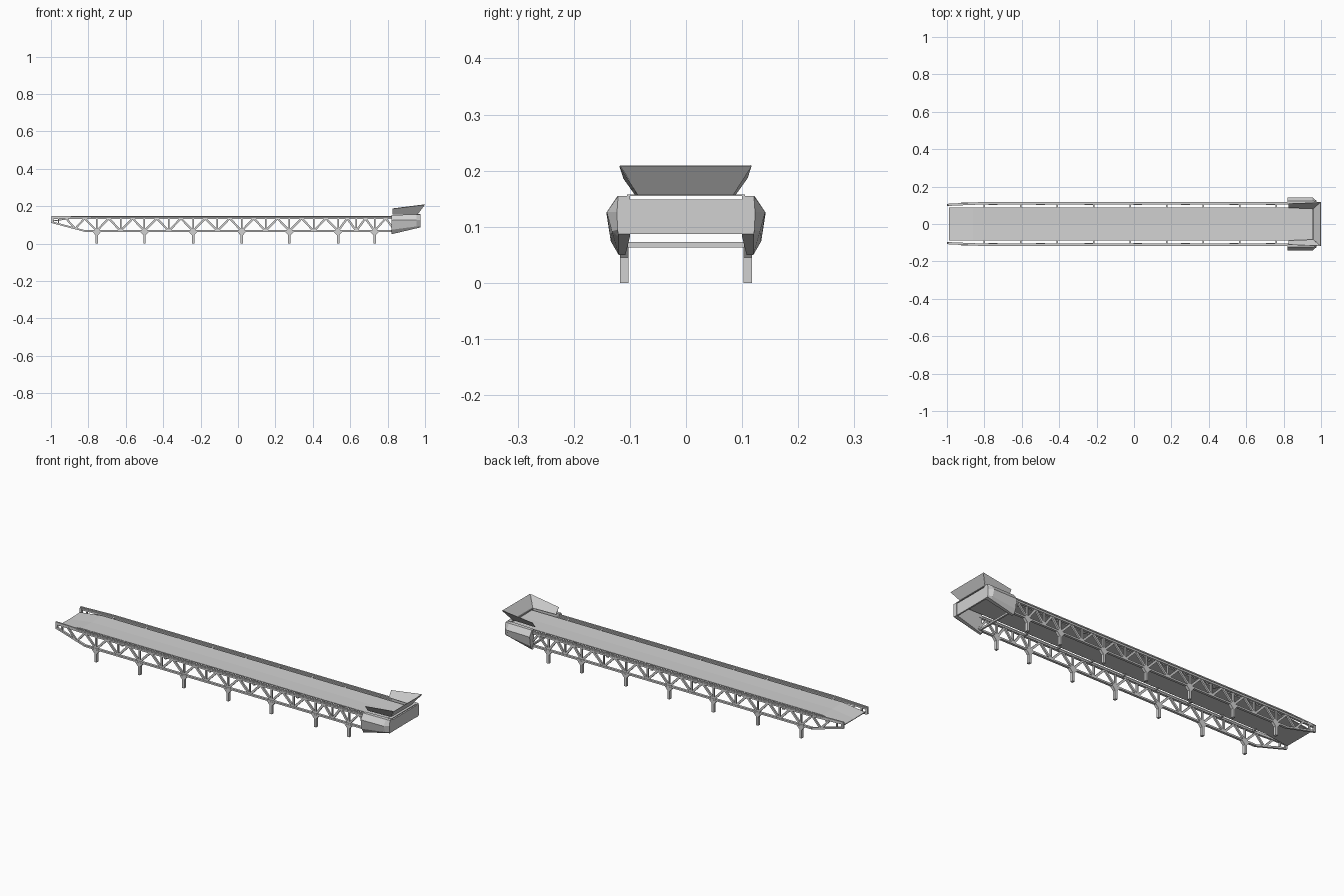
import bpy, bmesh, math
from mathutils import Vector

if "Cube" in bpy.data.objects:
    bpy.data.objects.remove(bpy.data.objects["Cube"])

steel = bpy.data.materials.new("light_grey_steel")
steel.diffuse_color = (0.64, 0.64, 0.64, 1)
steel.use_nodes = True
steel.node_tree.nodes["Principled BSDF"].inputs["Base Color"].default_value = steel.diffuse_color


def finish(name, bm):
    bmesh.ops.recalc_face_normals(bm, faces=bm.faces)
    me = bpy.data.meshes.new(name)
    bm.to_mesh(me)
    bm.free()
    me.materials.append(steel)
    ob = bpy.data.objects.new(name, me)
    bpy.context.collection.objects.link(ob)
    return ob


def bar(bm, a, b, w, h):
    """Rectangular bar from a to b: w across y, h across the other way."""
    a, b = Vector(a), Vector(b)
    d = (b - a).normalized()
    side = Vector((1, 0, 0)) if abs(d.y) > 0.9 else Vector((0, 1, 0))
    up = d.cross(side).normalized()
    ends = []
    for p in (a, b):
        ends.append([bm.verts.new(p + side * w / 2 * i + up * h / 2 * j)
                     for i, j in ((-1, -1), (1, -1), (1, 1), (-1, 1))])
    bm.faces.new(ends[0])
    bm.faces.new(ends[1][::-1])
    for k in range(4):
        n = (k + 1) % 4
        bm.faces.new((ends[0][k], ends[0][n], ends[1][n], ends[1][k]))


def loft(bm, sections):
    """Bridge closed cross-sections with equal point counts and cap the ends."""
    rings = [[bm.verts.new(p) for p in s] for s in sections]
    for r, q in zip(rings, rings[1:]):
        for k in range(len(r)):
            n = (k + 1) % len(r)
            bm.faces.new((r[k], r[n], q[n], q[k]))
    bm.faces.new(rings[0])
    bm.faces.new(rings[-1][::-1])


def sheet(bm, pts, t):
    """Thin flat plate through pts, thickened by t along its normal."""
    pts = [Vector(p) for p in pts]
    n = (pts[1] - pts[0]).cross(pts[2] - pts[0]).normalized() * t
    loft(bm, [pts, [p + n for p in pts]])


TOP, LOW, Y = 0.135, 0.068, 0.11
legs = [-0.755, -0.5, -0.24, 0.02, 0.275, 0.535, 0.73]

for s, label in ((-1, "front"), (1, "back")):
    # chords, with the tail pulled up and inwards
    bm = bmesh.new()
    for z, tail in ((TOP, 0.137), (LOW, 0.115)):
        bar(bm, (-0.82, s * Y, z), (0.84, s * Y, z), 0.013, 0.009)
        bar(bm, (-0.998, s * 0.102, tail), (-0.82, s * Y, z), 0.011, 0.009)
    bar(bm, (-0.992, s * 0.102, 0.112), (-0.992, s * 0.102, 0.142), 0.011, 0.012)
    bar(bm, (-0.96, s * 0.104, 0.11), (-0.96, s * 0.104, 0.138), 0.009, 0.007)
    finish(label + "_chords", bm)

    # thin rail running along the top
    bm = bmesh.new()
    bar(bm, (-0.82, s * 0.113, 0.1445), (0.84, s * 0.113, 0.1445), 0.009, 0.006)
    bar(bm, (-0.998, s * 0.104, 0.1435), (-0.82, s * 0.113, 0.1445), 0.008, 0.006)
    finish(label + "_rail", bm)

    # zigzag braces and uprights
    bm = bmesh.new()
    for a, b in zip(legs, legs[1:]):
        q = (b - a) / 4
        for k in range(4):
            z0, z1 = (LOW, TOP) if k % 2 == 0 else (TOP, LOW)
            bar(bm, (a + k * q, s * Y, z0), (a + (k + 1) * q, s * Y, z1), 0.009, 0.011)
        bar(bm, (a + 2 * q, s * Y, LOW), (a + 2 * q, s * Y, TOP), 0.009, 0.008)
    for x in legs:
        bar(bm, (x, s * Y, LOW), (x, s * Y, TOP), 0.009, 0.008)
    for (x0, z0), (x1, z1) in (((-0.755, LOW), (-0.82, TOP)), ((-0.82, TOP), (-0.87, 0.08)),
                               ((-0.87, 0.08), (-0.92, TOP)), ((0.73, LOW), (0.79, TOP)),
                               ((0.79, TOP), (0.84, LOW))):
        bar(bm, (x0, s * Y, z0), (x1, s * Y, z1), 0.009, 0.01)
    finish(label + "_braces", bm)

    # legs with tapered heads
    bm = bmesh.new()
    for x in legs:
        bar(bm, (x, s * Y, 0), (x, s * Y, 0.046), 0.015, 0.013)
        loft(bm, [[(x + i * w, s * Y + j * 0.0075, z)
                   for i, j in ((-1, -1), (1, -1), (1, 1), (-1, 1))]
                  for w, z in ((0.0065, 0.045), (0.024, 0.065))])
    finish(label + "_legs", bm)

    # brackets from truss to belt
    bm = bmesh.new()
    for k in range(9):
        x = -0.8 + k * 0.195
        bar(bm, (x, s * 0.08, 0.137), (x, s * 0.112, 0.137), 0.008, 0.008)
    finish(label + "_belt_brackets", bm)

    # faceted drive housing on the side of the head, tapering to a flat end
    bm = bmesh.new()
    tail = ((0.108, 0.05), (0.12, 0.05), (0.134, 0.074), (0.142, 0.125), (0.122, 0.154), (0.105, 0.154))
    near = ((0.1, 0.082), (0.12, 0.082), (0.132, 0.092), (0.141, 0.126), (0.122, 0.155), (0.1, 0.155))
    head = ((0.1, 0.087), (0.121, 0.087), (0.122, 0.095), (0.123, 0.126), (0.121, 0.155), (0.1, 0.155))
    loft(bm, [[(x, s * y, z) for y, z in ring]
              for x, ring in ((0.82, tail), (0.955, near), (0.977, head))])
    finish(label + "_drive_housing", bm)

    # flared hopper side
    bm = bmesh.new()
    sheet(bm, [(0.825, s * 0.088, 0.156), (0.958, s * 0.083, 0.156),
               (0.997, s * 0.117, 0.209), (0.825, s * 0.11, 0.187)], 0.002)
    finish(label + "_hopper_side", bm)

# nearly flat belt with a drooping tail
bm = bmesh.new()
loft(bm, [[(x, -w, z + 0.002), (x, 0, z), (x, w, z + 0.002), (x, w, z - 0.003), (x, -w, z - 0.003)]
          for x, w, z in ((-0.99, 0.088, 0.122), (-0.86, 0.088, 0.139),
                          (0.0, 0.088, 0.14), (0.967, 0.088, 0.14))])
finish("belt", bm)

# cross member under the head
bm = bmesh.new()
bar(bm, (0.83, -Y, LOW), (0.83, Y, LOW), 0.009, 0.009)
finish("cross_member", bm)

# head end plate and the thin lip above it
bm = bmesh.new()
bar(bm, (0.972, -0.102, 0.118), (0.972, 0.102, 0.118), 0.008, 0.062)
bar(bm, (0.965, -0.105, 0.156), (0.965, 0.105, 0.156), 0.02, 0.003)
finish("head_end_plate", bm)

# flared hopper back
bm = bmesh.new()
sheet(bm, [(0.958, -0.083, 0.156), (0.958, 0.083, 0.156),
           (0.998, 0.117, 0.209), (0.998, -0.117, 0.209)], 0.002)
finish("hopper_back", bm)
